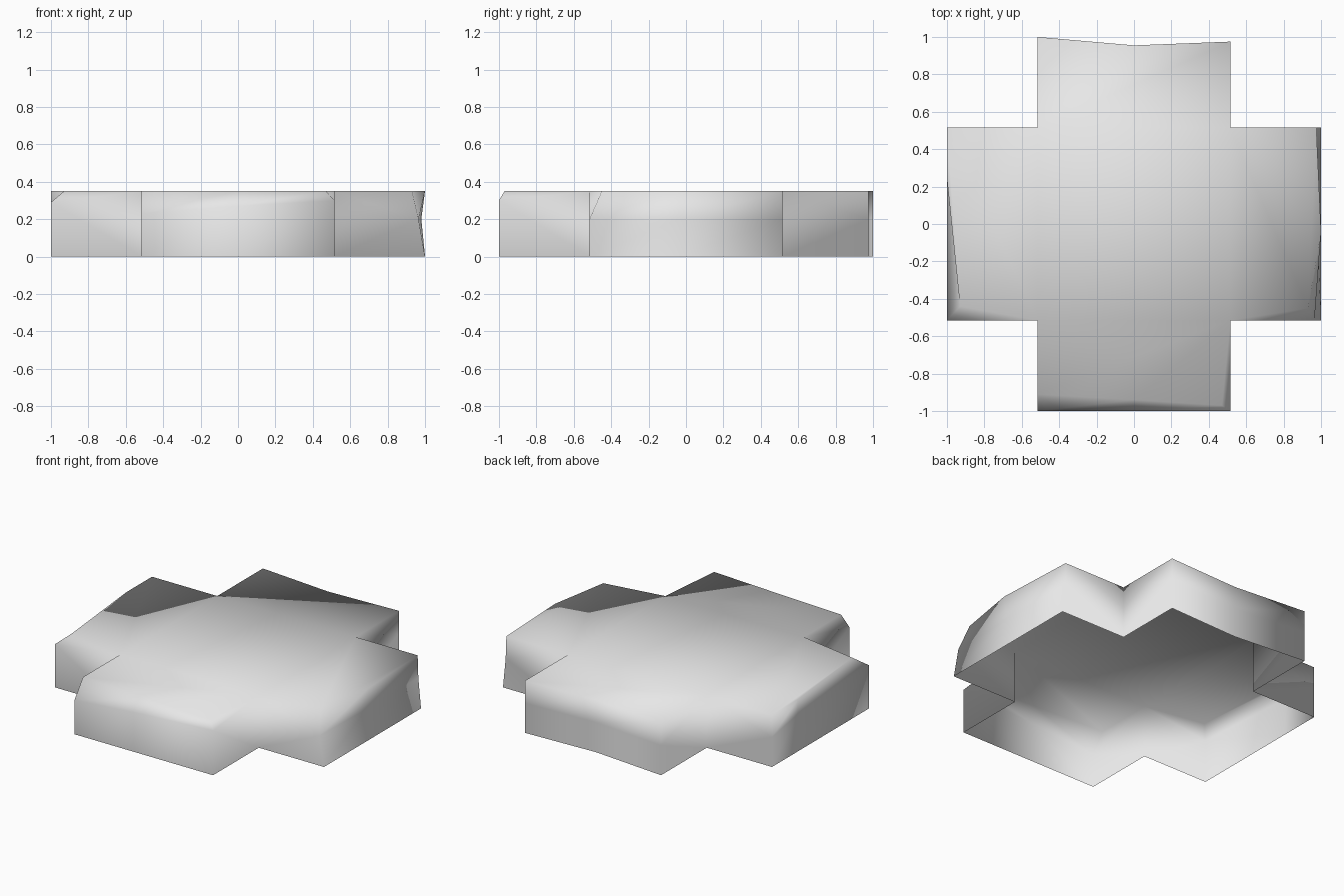
import bpy
import bmesh
from math import radians
from mathutils import Matrix, Vector

HEIGHT = 0.35
HALF = 0.515

default_cube = bpy.data.objects.get("Cube")
if default_cube:
    bpy.data.objects.remove(default_cube, do_unlink=True)

grey = bpy.data.materials.new("plain grey")
grey.use_nodes = True
colour = (0.8, 0.8, 0.8, 1.0)
grey.diffuse_color = colour
for node in grey.node_tree.nodes:
    if node.type == "BSDF_PRINCIPLED":
        node.inputs["Base Color"].default_value = colour

bm = bmesh.new()


def column(across, foot=1.0, belt=None, belt_z=0.2, crown=None, crown_across=None):
    """Foot, belt and crown points of one upright at the end of an arm."""
    belt = foot if belt is None else belt
    crown = foot if crown is None else crown
    crown_across = across if crown_across is None else crown_across
    return [Vector((across, -foot, 0)),
            Vector((across, -belt, belt_z)),
            Vector((crown_across, -crown, HEIGHT))]


def build_arm(angle, uprights):
    """Side walls, end wall and roof of one arm, turned from the front."""
    turn = Matrix.Rotation(radians(angle), 3, "Z")

    def vert(point):
        return bm.verts.new(turn @ Vector(point))

    rows = [[vert(p) for p in upright] for upright in uprights]
    roots = [[vert((side * HALF, -HALF, z)) for z in (0, HEIGHT)] for side in (-1, 1)]
    # end wall with its worn upper edge
    for a, b in zip(rows, rows[1:]):
        for i in range(2):
            bm.faces.new((a[i], b[i], b[i + 1], a[i + 1]))
    # side walls, each with a tapering worn corner
    for (low, high), (foot, belt, crown) in zip(roots, (rows[0], rows[-1])):
        bm.faces.new((low, foot, belt, high))
        bm.faces.new((high, belt, crown))
    # roof
    bm.faces.new([roots[0][1]] + [r[2] for r in rows] + [roots[1][1]])


# front arm: sloping worn edge
build_arm(0, [column(-HALF, belt_z=0.23, crown=0.91),
              column(0, belt_z=0.27, crown=0.94),
              column(HALF, belt_z=0.3, crown=0.97, crown_across=0.47)])
# left arm: dented end wall and broken front corner
build_arm(90, [column(-HALF, belt=0.965, crown=0.93, crown_across=-0.45),
               column(-0.04, belt=0.98, crown=1),
               column(HALF, belt=0.98, crown=0.975)])
# back arm: end wall bent inward
build_arm(180, [column(-HALF, 0.975), column(0, 0.955), column(HALF)])
# right arm: chipped front corner
build_arm(270, [column(-HALF), column(-0.24, belt_z=0.25),
                column(HALF, belt_z=0.29, crown=0.93, crown_across=0.44)])

# middle of the roof; the underside stays open
bm.faces.new([bm.verts.new((x * HALF, y * HALF, HEIGHT))
              for x, y in ((-1, -1), (1, -1), (1, 1), (-1, 1))])

bmesh.ops.remove_doubles(bm, verts=bm.verts, dist=0.001)
bmesh.ops.recalc_face_normals(bm, faces=bm.faces)
bm.faces.ensure_lookup_table()
roof = max(bm.faces, key=lambda f: f.calc_center_median().z)
if roof.normal.z < 0:
    bmesh.ops.reverse_faces(bm, faces=bm.faces)
for face in bm.faces:
    face.smooth = True

mesh = bpy.data.meshes.new("cross_slab")
bm.to_mesh(mesh)
bm.free()
mesh.materials.append(grey)
slab = bpy.data.objects.new("cross_slab", mesh)
bpy.context.collection.objects.link(slab)
